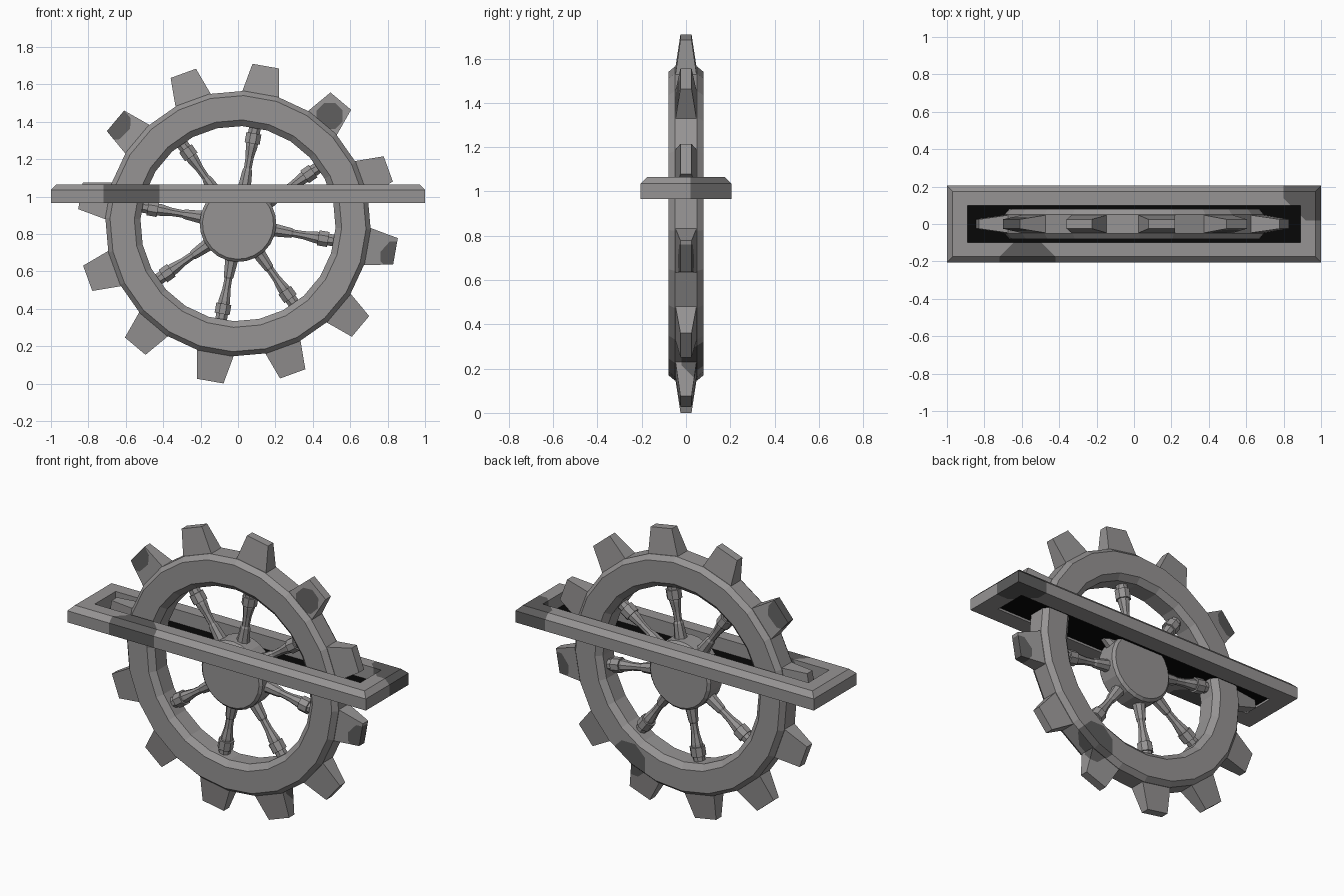
import bpy, bmesh
from math import sin, cos, radians, pi
from mathutils import Vector, Matrix

if "Cube" in bpy.data.objects:
    bpy.data.objects.remove(bpy.data.objects["Cube"])

CZ = 0.855          # wheel axle height
PHASE = 80          # rotation of the wheel in degrees


def material(name, rgb):
    m = bpy.data.materials.new(name)
    m.diffuse_color = (*rgb, 1)
    m.use_nodes = True
    m.node_tree.nodes["Principled BSDF"].inputs["Base Color"].default_value = m.diffuse_color
    return m


grey = material("worn_grey", (0.305, 0.295, 0.295))
dark = material("dark_stain", (0.11, 0.108, 0.108))
black = material("black", (0.002, 0.002, 0.002))


def loft(bm, loops, closed=False, caps=True):
    """Skin a list of point loops that all have the same length."""
    rows = [[bm.verts.new(p) for p in l] for l in loops]
    n = len(rows[0])
    pairs = list(zip(rows, rows[1:])) + ([(rows[-1], rows[0])] if closed else [])
    for a, b in pairs:
        for i in range(n):
            j = (i + 1) % n
            bm.faces.new((a[i], a[j], b[j], b[i]))
    if caps and not closed:
        bm.faces.new(rows[0][::-1])
        bm.faces.new(rows[-1])


def stain(bm, patches):
    """Cut rounded patches into the faces and give them the dark material."""
    dirs = [Vector((x, y, z)).normalized() for x in (-1, 0, 1) for y in (-1, 0, 1)
            for z in (-1, 0, 1) if (x, y, z) != (0, 0, 0)]
    for x, y, z, r in patches:
        c = Vector((x, y, z))
        faces = list(bm.faces)
        for d in dirs:
            if not faces:
                break
            co = c + d * r
            geom = list({e for f in faces for e in (*f.verts, *f.edges, f)})
            res = bmesh.ops.bisect_plane(bm, geom=geom, dist=1e-5, plane_co=co, plane_no=d)
            faces = [f for f in res["geom"] if isinstance(f, bmesh.types.BMFace)
                     and (f.calc_center_median() - co).dot(d) < 0]
        for f in faces:
            f.material_index = 1


def finish(bm, name, mats, patches=()):
    bmesh.ops.recalc_face_normals(bm, faces=bm.faces)
    stain(bm, patches)
    me = bpy.data.meshes.new(name)
    bm.to_mesh(me)
    bm.free()
    for m in mats:
        me.materials.append(m)
    ob = bpy.data.objects.new(name, me)
    bpy.context.collection.objects.link(ob)
    return ob


def circle(r, y, n, start):
    return [(r * cos(start + 2 * pi * i / n), y, CZ + r * sin(start + 2 * pi * i / n))
            for i in range(n)]


def polar(radius, side, y, deg):
    """Point at a radius along a wheel direction, offset sideways and in depth."""
    a = radians(deg)
    return (radius * cos(a) - side * sin(a), y, CZ + radius * sin(a) + side * cos(a))


def rect(hx, hy, z):
    return [(-hx, -hy, z), (hx, -hy, z), (hx, hy, z), (-hx, hy, z)]


wheel_stains = [(0.49, -0.05, 1.43, 0.07), (-0.66, 0, 1.39, 0.085),
                (0.84, 0, 0.68, 0.08), (0.33, 0.09, 0.26, 0.11)]

# chamfered wheel rim
bm = bmesh.new()
rim = [(0.71, -0.05), (0.71, 0.05), (0.685, 0.08), (0.555, 0.08),
       (0.522, 0.05), (0.522, -0.05), (0.555, -0.08), (0.685, -0.08)]
loft(bm, [circle(r, y, 24, radians(PHASE + 7.5)) for r, y in rim], closed=True)
finish(bm, "wheel_rim", [grey, dark], wheel_stains[3:])

# twelve tapered teeth
bm = bmesh.new()
for k in range(12):
    loft(bm, [[polar(r, s * w, t * d, PHASE + 30 * k)
               for s, t in ((-1, -1), (1, -1), (1, 1), (-1, 1))]
              for r, w, d in ((0.67, 0.106, 0.052), (0.855, 0.072, 0.025))])
finish(bm, "gear_teeth", [grey, dark], wheel_stains)

# hub
bm = bmesh.new()
loft(bm, [circle(r, y, 24, radians(PHASE + 7.5)) for r, y in
          ((0.19, -0.07), (0.205, -0.055), (0.205, 0.055), (0.19, 0.07))])
finish(bm, "hub", [grey])

# eight turned spokes
bm = bmesh.new()
profile = [(0.17, 0.042), (0.21, 0.036), (0.29, 0.028), (0.30, 0.022), (0.36, 0.024),
           (0.42, 0.034), (0.435, 0.034), (0.435, 0.044), (0.49, 0.044),
           (0.49, 0.034), (0.545, 0.034)]
for k in range(8):
    loft(bm, [[polar(r, w * cos(i * pi / 4 + pi / 8), w * sin(i * pi / 4 + pi / 8),
                     PHASE + 45 * k) for i in range(8)] for r, w in profile])
finish(bm, "spokes", [grey])

# rectangular surround with bevelled top edge
bm = bmesh.new()
loft(bm, [rect(1, 0.205, 0.965), rect(1, 0.205, 1.035), rect(0.97, 0.175, 1.065),
          rect(0.89, 0.1, 1.065), rect(0.89, 0.1, 0.965)], closed=True)
finish(bm, "surround_frame", [grey, dark],
       [(-0.57, -0.22, 1.0, 0.15), (1.0, 0.22, 1.02, 0.2)])

# black slot plate inside the surround
bm = bmesh.new()
loft(bm, [rect(0.893, 0.103, 0.978), rect(0.893, 0.103, 0.984)])
finish(bm, "slot_plate", [black])
